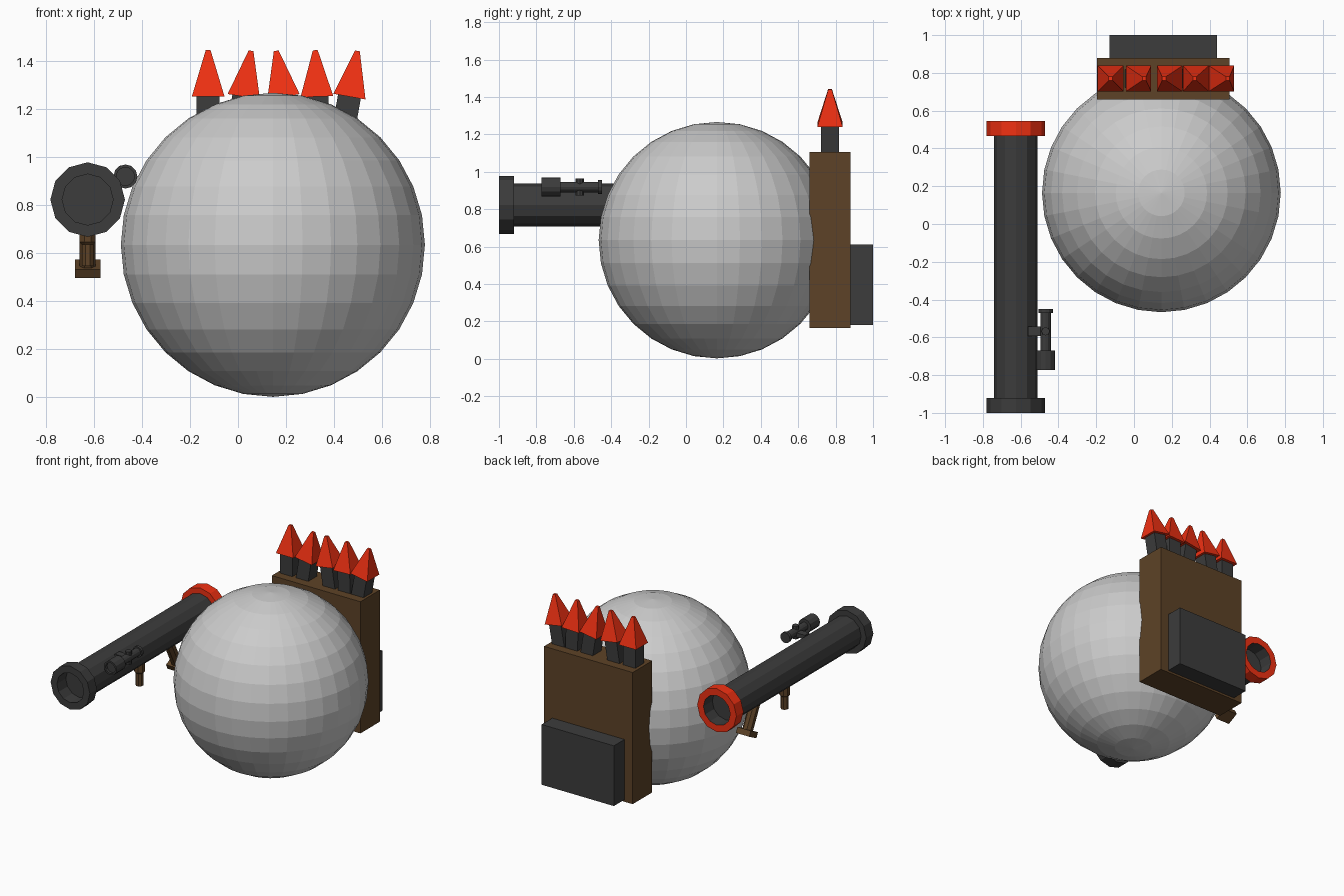
import bpy, bmesh
from math import pi, sin, cos, sqrt, radians
from mathutils import Matrix

if "Cube" in bpy.data.objects:
    bpy.data.objects.remove(bpy.data.objects["Cube"])


def material(name, rgb):
    m = bpy.data.materials.new(name)
    m.diffuse_color = (*rgb, 1)
    m.use_nodes = True
    m.node_tree.nodes["Principled BSDF"].inputs["Base Color"].default_value = m.diffuse_color
    return m


DARK = material("dark_metal", (0.045, 0.045, 0.045))
BROWN = material("brown", (0.11, 0.055, 0.02))
RED = material("red", (0.87, 0.03, 0.006))


def finish(name, bm, mat, loc=(0, 0, 0), rot=(0, 0, 0)):
    bmesh.ops.recalc_face_normals(bm, faces=bm.faces)
    me = bpy.data.meshes.new(name)
    bm.to_mesh(me)
    bm.free()
    if mat:
        me.materials.append(mat)
    ob = bpy.data.objects.new(name, me)
    ob.location, ob.rotation_euler = loc, rot
    bpy.context.collection.objects.link(ob)
    return ob


def box(name, lo, hi, mat, loc=(0, 0, 0), rot=(0, 0, 0)):
    bm = bmesh.new()
    bmesh.ops.create_cube(bm, size=1)
    for v in bm.verts:
        v.co = [a + (c + 0.5) * (b - a) for a, b, c in zip(lo, hi, v.co)]
    return finish(name, bm, mat, loc, rot)


def lathe(name, profile, sides, mat, loc, rot=(0, 0, 0), phase=0.0):
    """Spin (radius, height) points around local z."""
    bm = bmesh.new()
    rings = []
    for r, h in profile:
        rings.append([bm.verts.new((r * cos(phase + 2 * pi * i / sides),
                                    r * sin(phase + 2 * pi * i / sides), h))
                      for i in range(sides)])
    for a, b in zip(rings, rings[1:]):
        for i in range(sides):
            j = (i + 1) % sides
            bm.faces.new((a[i], a[j], b[j], b[i]))
    bmesh.ops.remove_doubles(bm, verts=bm.verts, dist=1e-5)
    return finish(name, bm, mat, loc, rot)


# Round body
bm = bmesh.new()
bmesh.ops.create_uvsphere(bm, u_segments=32, v_segments=16, radius=0.632)
finish("round_body", bm, None, (0.145, 0.165, 0.634))

# Backpack with rear pocket
box("backpack", (-0.195, 0.66, 0.165), (0.505, 0.88, 1.105), BROWN)
box("backpack_pocket", (-0.13, 0.87, 0.18), (0.44, 1.0, 0.61), DARK)

# Row of tilted rockets: (head base x, tilt)
for i, (x, tilt) in enumerate([(-0.124, 0), (0.024, 9), (0.189, -9), (0.328, -2), (0.463, 10)]):
    place = dict(loc=(x, 0.77, 1.25), rot=(0, radians(tilt), 0), phase=pi / 4)
    q = sqrt(2)
    lathe(f"rocket_stem_{i}", [(0, -0.2), (0.048 * q, -0.2), (0.048 * q, 0.01), (0, 0.01)],
          4, DARK, **place)
    lathe(f"rocket_head_{i}", [(0, 0), (0.068 * q, 0), (0.01 * q, 0.193), (0, 0.193)],
          4, RED, **place)

# Launcher tube with recessed ends, lying along y
ALONG_Y = (-pi / 2, 0, 0)
AXIS = (-0.625, 0, 0.822)
lathe("launcher_tube",
      [(0, -0.9), (0.106, -0.9), (0.106, -1.0), (0.155, -1.0), (0.155, -0.92), (0.115, -0.92),
       (0.115, 0.465), (0.106, 0.545), (0.106, 0.445), (0, 0.445)], 12, DARK, AXIS, ALONG_Y)
lathe("launcher_red_collar", [(0.114, 0.465), (0.155, 0.465), (0.155, 0.545), (0.106, 0.545)],
      12, RED, AXIS, ALONG_Y)

# Sighting scope with knobs and mount
SCOPE = (-0.468, 0, 0.918)
lathe("scope", [(0, -0.755), (0.038, -0.755), (0.038, -0.773), (0.05, -0.773), (0.05, -0.67),
                (0.028, -0.67), (0.028, -0.47), (0.038, -0.47), (0.038, -0.45), (0, -0.45)],
      12, DARK, SCOPE, ALONG_Y)
lathe("scope_knob", [(0, -0.046), (0.022, -0.046), (0.022, 0.046), (0, 0.046)],
      8, DARK, (SCOPE[0], -0.568, SCOPE[2]))
box("scope_mount", (-0.56, -0.592, 0.895), (-0.48, -0.542, 0.925), DARK)

# Slanted rear grip with foot plate
TILT = dict(loc=(-0.625, 0.21, 0.525), rot=(radians(27), 0, 0))
lathe("rear_grip", [(0, 0), (0.036, 0), (0.036, 0.23), (0, 0.23)], 8, BROWN,
      phase=pi / 8, **TILT)
box("rear_grip_foot", (-0.053, -0.045, -0.01), (0.053, 0.045, 0.03), BROWN, **TILT)

# Short front grip
lathe("front_grip", [(0, 0), (0.026, 0), (0.026, 0.09), (0.036, 0.1), (0.036, 0.19), (0, 0.19)],
      8, BROWN, (-0.625, -0.22, 0.545), phase=pi / 8)
